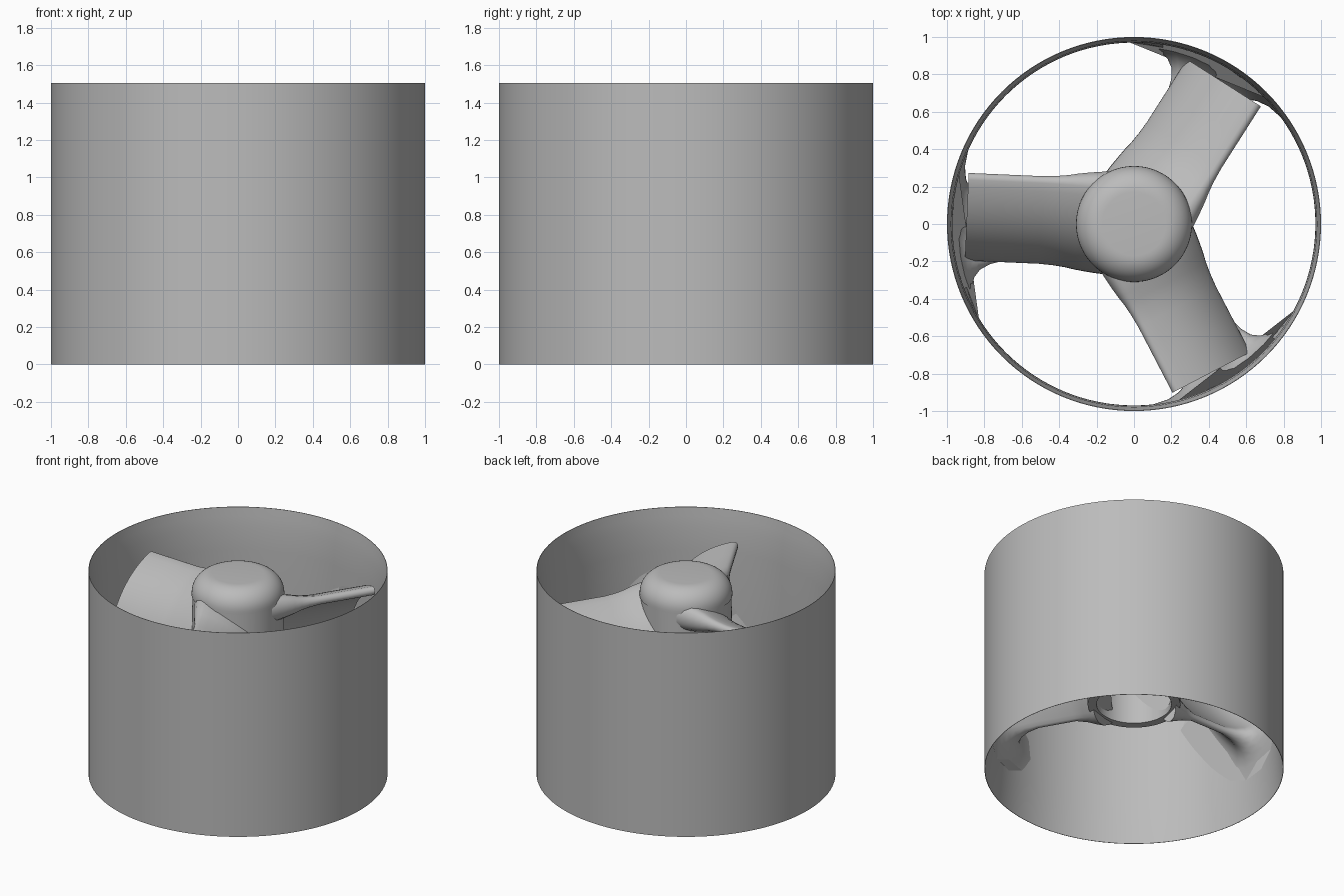
import bpy, bmesh, math
from mathutils import Vector, Matrix

cube = bpy.data.objects.get("Cube")
if cube:
    bpy.data.objects.remove(cube, do_unlink=True)

grey = bpy.data.materials.new("plain_grey")
grey.use_nodes = True
colour = (0.5, 0.5, 0.5, 1)
grey.diffuse_color = colour
grey.node_tree.nodes["Principled BSDF"].inputs["Base Color"].default_value = colour


def finish(name, bm, angle=35):
    bmesh.ops.remove_doubles(bm, verts=bm.verts, dist=1e-5)
    bmesh.ops.recalc_face_normals(bm, faces=bm.faces)
    mesh = bpy.data.meshes.new(name)
    bm.to_mesh(mesh)
    bm.free()
    mesh.materials.append(grey)
    ob = bpy.data.objects.new(name, mesh)
    bpy.context.collection.objects.link(ob)
    bpy.ops.object.select_all(action='DESELECT')
    ob.select_set(True)
    bpy.context.view_layer.objects.active = ob
    bpy.ops.object.shade_smooth_by_angle(angle=math.radians(angle))
    return ob


def lathe(name, profile, closed=False, steps=96):
    """Spin a radius/height profile around the z axis."""
    bm = bmesh.new()
    verts = [bm.verts.new((r, 0, z)) for r, z in profile]
    pairs = list(zip(verts, verts[1:]))
    if closed:
        pairs.append((verts[-1], verts[0]))
    edges = [bm.edges.new(p) for p in pairs]
    bmesh.ops.spin(bm, geom=verts + edges, cent=(0, 0, 0), axis=(0, 0, 1),
                   angle=math.tau, steps=steps, use_merge=True)
    return finish(name, bm)


def smooth_curve(points, count=14):
    """Sample a quadratic curve through three control points."""
    a, b, c = (Vector(p) for p in points)
    out = []
    for i in range(count + 1):
        u = i / count
        out.append((a * (1 - u) ** 2 + b * 2 * u * (1 - u) + c * u * u,
                    ((b - a) * (1 - u) + (c - b) * u).normalized()))
    return out


def section(points):
    """Rounded strip around a curve: list of (centre, outward direction)."""
    curve = smooth_curve(points)
    loop = []
    for p, d in curve:
        loop.append((p, Vector((-d.y, d.x))))
    p, d = curve[-1]
    n = Vector((-d.y, d.x))
    for k in range(1, 6):
        a = math.pi * k / 6
        loop.append((p, n * math.cos(a) + d * math.sin(a)))
    for p, d in reversed(curve):
        loop.append((p, Vector((d.y, -d.x))))
    p, d = curve[0]
    n = Vector((d.y, -d.x))
    for k in range(1, 6):
        a = math.pi * k / 6
        loop.append((p, n * math.cos(a) - d * math.sin(a)))
    return loop


def vane(name, points, stations, half, spread, turn, curved):
    """Loft a strip section outward; each station is (radius, flare)."""
    bm = bmesh.new()
    rings = []
    for r, flare in stations:
        ring = []
        for p, n in section(points):
            t = p.x + n.x * (half + flare * spread[0])
            z = p.y + n.y * (half + flare * spread[1])
            x = math.sqrt(max(r * r - t * t, 0.01)) if curved else r
            ring.append(bm.verts.new((x, t, z)))
        rings.append(ring)
    for a, b in zip(rings, rings[1:]):
        for i in range(len(a)):
            j = (i + 1) % len(a)
            bm.faces.new((a[i], a[j], b[j], b[i]))
    bm.faces.new(rings[0])
    bm.faces.new(rings[-1])
    bmesh.ops.rotate(bm, verts=bm.verts, cent=(0, 0, 0),
                     matrix=Matrix.Rotation(math.radians(turn), 3, 'Z'))
    finish(name, bm, 40)


# Duct: straight outside, flared lips inside
lathe("duct", [(1, 0), (1, 1.505), (0.997, 1.505), (0.988, 1.44), (0.978, 1.36),
               (0.971, 1.2), (0.97, 0.6), (0.976, 0.25), (0.997, 0)], closed=True, steps=128)

# Nose cap with a rounded shoulder and flat top
shoulder = [(0.17 + 0.14 * math.cos(a), 1.34 + 0.14 * math.sin(a))
            for a in (math.pi / 2 * i / 10 for i in range(11))]
lathe("nose_cap", [(0, 1.32), (0.31, 1.32)] + shoulder + [(0, 1.48)])

# Hollow hub
lathe("hub", [(0, 1.33), (0.305, 1.33), (0.31, 0.9), (0.31, 0.5), (0.25, 0.5),
              (0.25, 1.2), (0, 1.2)])

# Three rotor blades over three guide vanes
blade_curve = [(-0.205, 1.28), (0.1, 1.2), (0.205, 0.9)]
guide_curve = [(0.17, 0.84), (0.06, 0.66), (-0.08, 0.53)]
blade_stations = [(0.08, 0.09), (0.14, 0.085), (0.2, 0.075), (0.26, 0.06), (0.31, 0.045),
                  (0.36, 0.025), (0.42, 0.01), (0.5, 0), (0.7, 0), (0.895, 0)]
guide_stations = [(0.28, 0.08), (0.32, 0.06), (0.37, 0.03), (0.45, 0), (0.72, 0), (0.8, 0.02),
                  (0.86, 0.05), (0.9, 0.09), (0.93, 0.14), (0.955, 0.21), (0.975, 0.32)]
for i, place in enumerate(("right", "front", "back")):
    angle = 180 + 120 * i
    vane("rotor_blade_" + place, blade_curve, blade_stations, 0.03, (0.5, 0.8),
         angle - 2.5, False)
    vane("guide_vane_" + place, guide_curve, guide_stations, 0.025, (1, 0.75),
         angle, True)
